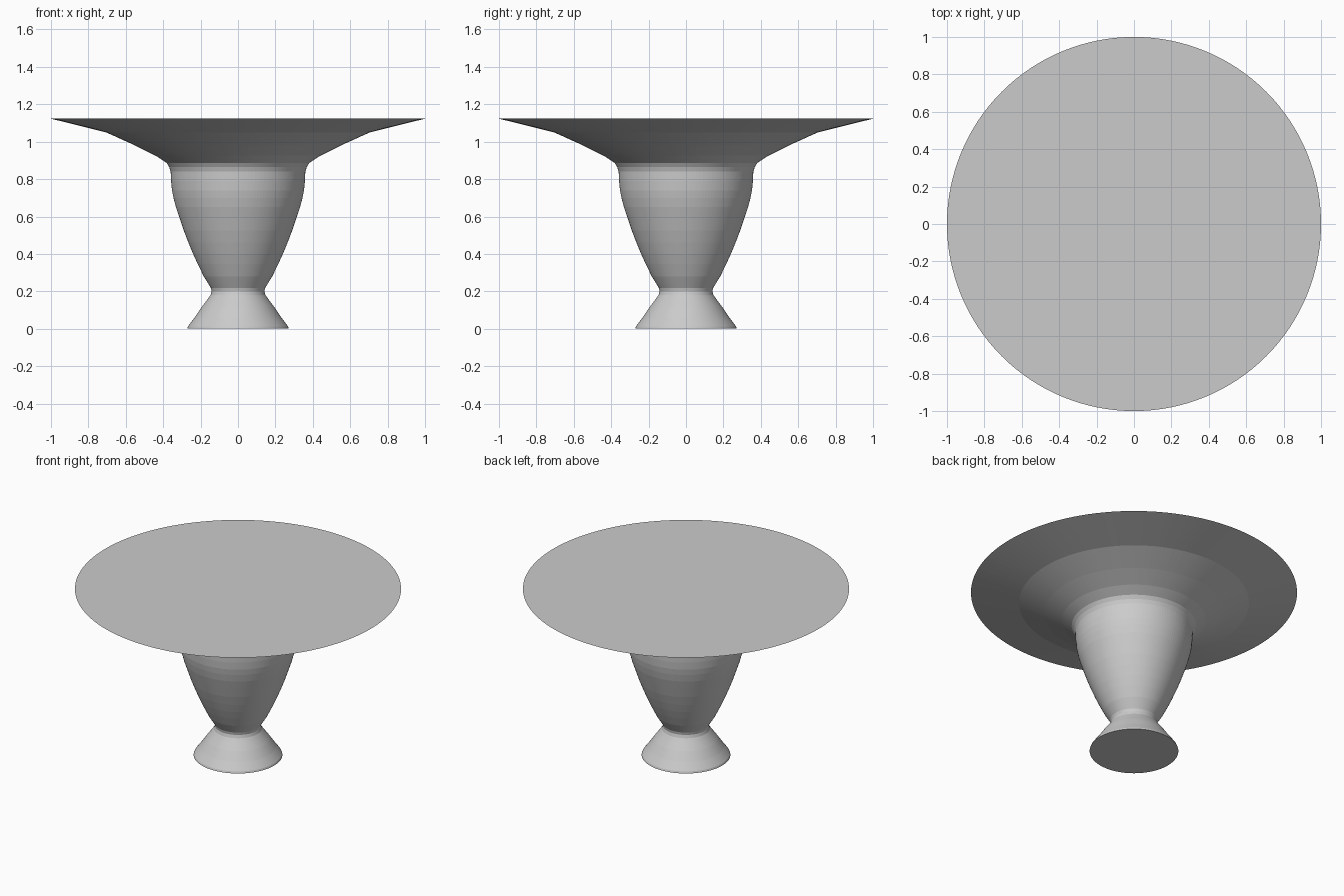
import bpy, bmesh, math

if "Cube" in bpy.data.objects:
    bpy.data.objects.remove(bpy.data.objects["Cube"])

SEGMENTS = 128

grey = bpy.data.materials.new("plain_grey")
grey.diffuse_color = (0.6, 0.6, 0.6, 1)
grey.use_nodes = True
grey.node_tree.nodes["Principled BSDF"].inputs["Base Color"].default_value = grey.diffuse_color


def lathe(name, profile):
    """Closed solid of revolution from (radius, height) points, capped at both ends."""
    bm = bmesh.new()
    rings = []
    for r, z in profile:
        rings.append([bm.verts.new((r * math.cos(2 * math.pi * i / SEGMENTS),
                                    r * math.sin(2 * math.pi * i / SEGMENTS), z))
                      for i in range(SEGMENTS)])
    for a, b in zip(rings, rings[1:]):
        for i in range(SEGMENTS):
            j = (i + 1) % SEGMENTS
            bm.faces.new((a[i], a[j], b[j], b[i]))
    bm.faces.new(list(reversed(rings[0])))
    bm.faces.new(rings[-1])
    me = bpy.data.meshes.new(name)
    bm.to_mesh(me)
    bm.free()
    me.materials.append(grey)
    ob = bpy.data.objects.new(name, me)
    bpy.context.collection.objects.link(ob)
    return ob


# Flared foot, pinched waist, swelling body and wide flat-topped brim
lathe("flared_pedestal", [
    (0.272, 0.0), (0.268, 0.012), (0.232, 0.06), (0.195, 0.115), (0.165, 0.155),
    (0.147, 0.18), (0.141, 0.20), (0.145, 0.218), (0.183, 0.28),
    (0.215, 0.345), (0.24, 0.40), (0.265, 0.46), (0.29, 0.525), (0.312, 0.59),
    (0.332, 0.65), (0.345, 0.70), (0.353, 0.74), (0.358, 0.79), (0.36, 0.84),
    (0.368, 0.865), (0.382, 0.887), (0.44, 0.925), (0.55, 0.98),
    (0.705, 1.05), (1.0, 1.123),
])
